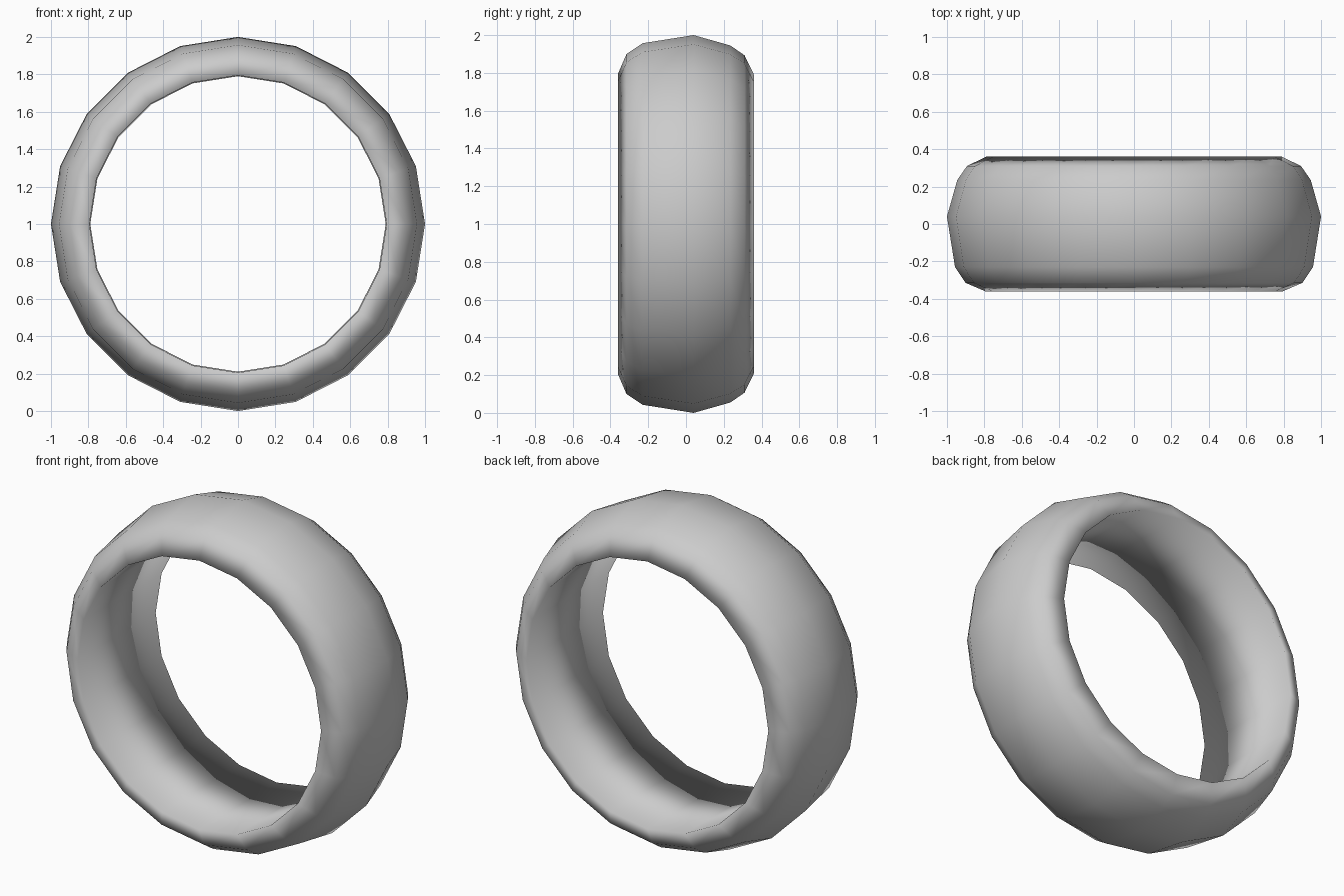
import bpy, bmesh, math
from mathutils import Matrix

if "Cube" in bpy.data.objects:
    bpy.data.objects.remove(bpy.data.objects["Cube"])

# Closed ring cross-section as (y, radius): domed outside, straight bore
PROFILE = [(-0.36, 0.795), (-0.315, 0.90), (-0.23, 0.957), (0.04, 1.0),
           (0.235, 0.945), (0.31, 0.893), (0.36, 0.79)]
SIDES = 20

# Lathe the section around the y axis
bm = bmesh.new()
verts = [bm.verts.new((0, y, r)) for y, r in PROFILE]
edges = [bm.edges.new((verts[i], verts[(i + 1) % len(verts)])) for i in range(len(verts))]
bmesh.ops.spin(bm, geom=verts + edges, cent=(0, 0, 0), axis=(0, 1, 0),
               angle=2 * math.pi, steps=SIDES, use_merge=True)
bmesh.ops.remove_doubles(bm, verts=bm.verts, dist=0.0005)
bmesh.ops.recalc_face_normals(bm, faces=bm.faces)
bmesh.ops.transform(bm, matrix=Matrix.Translation((0, 0, 1)), verts=bm.verts)

# Smooth shading all over, including the rims
for f in bm.faces:
    f.smooth = True
mesh = bpy.data.meshes.new("ring_band")
bm.to_mesh(mesh)
bm.free()
bpy.context.collection.objects.link(bpy.data.objects.new("ring_band", mesh))
